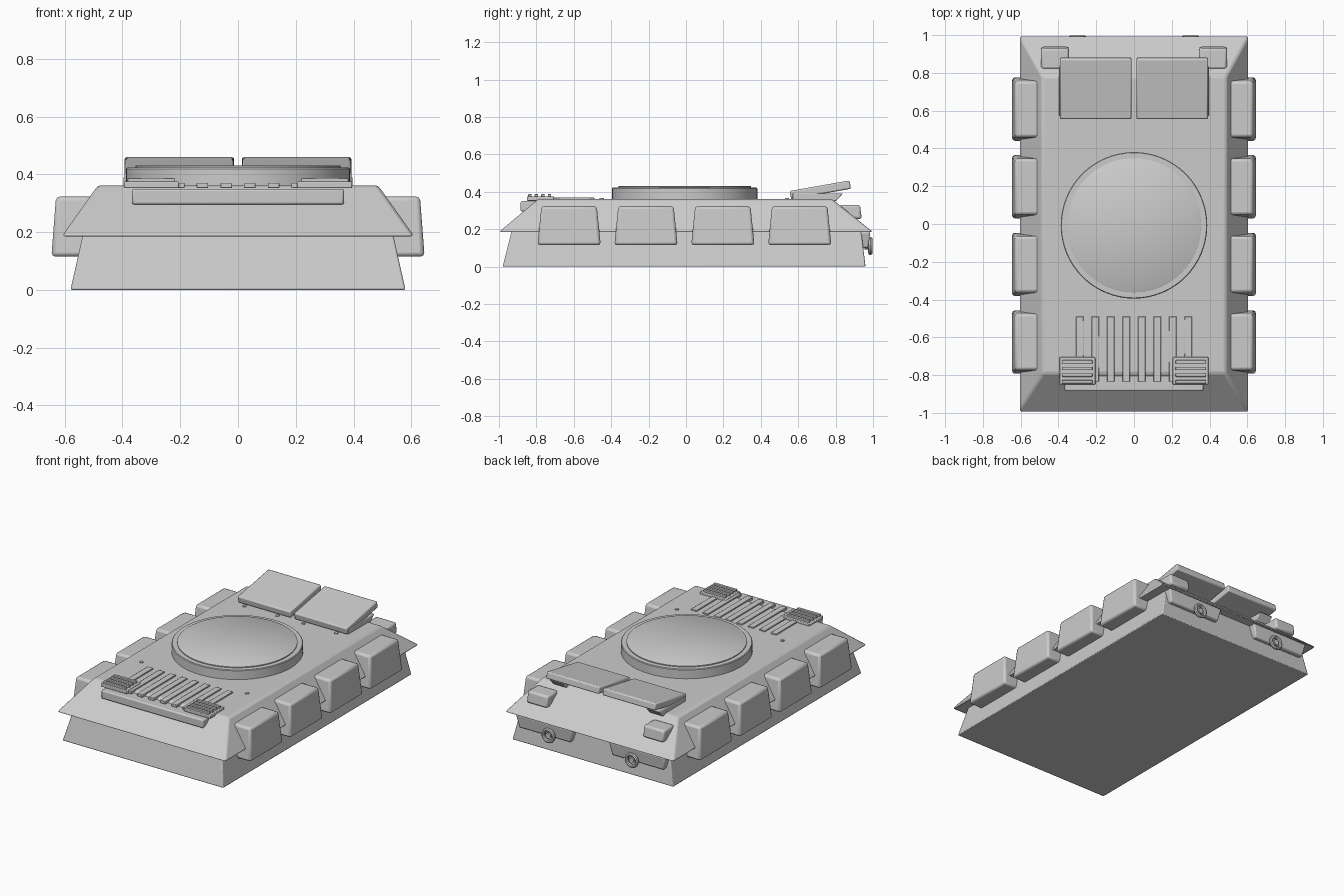
import bpy, bmesh, math
from mathutils import Matrix

if "Cube" in bpy.data.objects:
    bpy.data.objects.remove(bpy.data.objects["Cube"])

grey = bpy.data.materials.new("plain grey")
grey.diffuse_color = (0.6, 0.6, 0.6, 1)
grey.use_nodes = True
grey.node_tree.nodes["Principled BSDF"].inputs["Base Color"].default_value = grey.diffuse_color


def finish(bm, name, bevel=0.0, segments=2):
    bmesh.ops.recalc_face_normals(bm, faces=bm.faces)
    me = bpy.data.meshes.new(name)
    bm.to_mesh(me)
    bm.free()
    ob = bpy.data.objects.new(name, me)
    bpy.context.collection.objects.link(ob)
    me.materials.append(grey)
    if bevel:
        mod = ob.modifiers.new("soft edges", 'BEVEL')
        mod.width, mod.segments = bevel, segments
        mod.limit_method = 'ANGLE'
    bpy.ops.object.select_all(action='DESELECT')
    ob.select_set(True)
    bpy.context.view_layer.objects.active = ob
    bpy.ops.object.shade_smooth_by_angle(angle=math.radians(35))
    return ob


def frustum(name, bottom, top, z0, z1, bevel=0.0):
    """Tapered block; bottom and top are (x0, x1, y0, y1)."""
    bm = bmesh.new()
    loops = []
    for (x0, x1, y0, y1), z in ((bottom, z0), (top, z1)):
        loops.append([bm.verts.new(p) for p in
                      ((x0, y0, z), (x1, y0, z), (x1, y1, z), (x0, y1, z))])
    a, b = loops
    bm.faces.new(a)
    bm.faces.new(b)
    for i in range(4):
        j = (i + 1) % 4
        bm.faces.new((a[i], a[j], b[j], b[i]))
    return finish(bm, name, bevel)


def block(name, x0, x1, y0, y1, z0, z1, bevel=0.0):
    r = (x0, x1, y0, y1)
    return frustum(name, r, r, z0, z1, bevel)


def sided(s, x0, x1):
    return sorted((s * x0, s * x1))


def lathe(name, profile, loc, steps=64, axis='Z', closed=False):
    """Spin (radius, height) points around an axis."""
    bm = bmesh.new()
    vs = [bm.verts.new((r, 0, h)) for r, h in profile]
    edges = [bm.edges.new(p) for p in zip(vs, vs[1:])]
    if closed:
        edges.append(bm.edges.new((vs[-1], vs[0])))
    bmesh.ops.spin(bm, geom=vs + edges, axis=(0, 0, 1), cent=(0, 0, 0),
                   angle=math.tau, steps=steps)
    bmesh.ops.remove_doubles(bm, verts=bm.verts, dist=1e-5)
    m = Matrix.Translation(loc)
    if axis == 'Y':
        m = m @ Matrix.Rotation(-math.pi / 2, 4, 'X')
    bm.transform(m)
    return finish(bm, name)


# Lower tub and overhanging upper deck
frustum("lower_hull", (-.58, .58, -.98, .96), (-.535, .535, -.93, .935), 0, .2, .006)
frustum("upper_deck", (-.61, .61, -1, 1), (-.485, .485, -.79, .78), .185, .362, .012)

# Raised turret ring with a slightly higher centre disc
lathe("turret_ring", [(0, .35), (.388, .35), (.388, .419), (.384, .423), (.355, .423),
                      (.355, .429), (.352, .431), (0, .431)], (0, -.007, 0))

# Rear hatches, propped open at an angle
for s, side in ((-1, "left"), (1, "right")):
    x0, x1 = sided(s, .013, .393)
    hatch = block(f"hatch_{side}", x0, x1, 0, .325, 0, .045, .008)
    hatch.location = (0, .562, .36)
    hatch.rotation_euler.x = math.radians(10)
    x0, x1 = sided(s, .30, .396)
    frustum(f"hatch_support_{side}", (x0, x1, .57, .80), (x0, x1, .57, .84), .35, .392, .004)

# Side storage boxes
for s, side in ((-1, "left"), (1, "right")):
    for i in range(4):
        y = -.625 + i * .411
        bx, tx = sided(s, .5, .646), sided(s, .5, .63)
        frustum(f"side_box_{side}_{i + 1}", (*bx, y - .169, y + .169),
                (*tx, y - .148, y + .148), .115, .323, .014)

# Front ledge and engine grille ribs
block("front_ledge", -.367, .367, -.885, -.76, .295, .35, .008)
for i in range(8):
    x = (i - 3.5) * .082
    front = -.71 if i in (0, 7) else -.835
    block(f"grille_rib_{i + 1}", x - .02, x + .02, front, -.49, .352, .370, .003)

for s, side in ((-1, "left"), (1, "right")):
    # Louvre plates at the front corners
    x0, x1 = sided(s, .205, .395)
    block(f"louvre_plate_{side}", x0, x1, -.85, -.705, .352, .375, .004)
    for i in range(4):
        y = -.835 + i * .035
        a, b = sided(s, .22, .382)
        block(f"louvre_slat_{side}_{i + 1}", a, b, y - .009, y + .009, .37, .388, .003)

    # Small boxes on the rear slope
    x0, x1 = sided(s, .345, .492)
    frustum(f"rear_lamp_{side}", (x0, x1, .82, .94), (x0, x1, .82, .93), .255, .33, .012)

    # Rear lower boxes with tow rings
    x0, x1 = sided(s, .13, .54)
    frustum(f"tow_box_{side}", (x0 + .02, x1 - .02, .9, .975), (x0, x1, .9, .985),
            .1, .186, .008)
    ring = [(.030 + .011 * math.cos(t * math.tau / 8), .012 * math.sin(t * math.tau / 8))
            for t in range(8)]
    lathe(f"tow_ring_{side}", [(r + .007, h) for r, h in ring], (s * .3, .986, .11),
          24, 'Y', True)
    lathe(f"tow_pin_{side}", [(0, -.03), (.018, -.03), (.018, .008), (0, .008)],
          (s * .3, .984, .11), 16, 'Y')

# Deck bolts
for i, (x, y) in enumerate(((-.38, -.45), (.38, -.45), (-.33, .54), (-.095, .54),
                            (.095, .54), (.33, .54))):
    lathe(f"deck_bolt_{i + 1}", [(0, 0), (.012, 0), (.012, .008), (0, .008)],
          (x, y, .359), 12)
